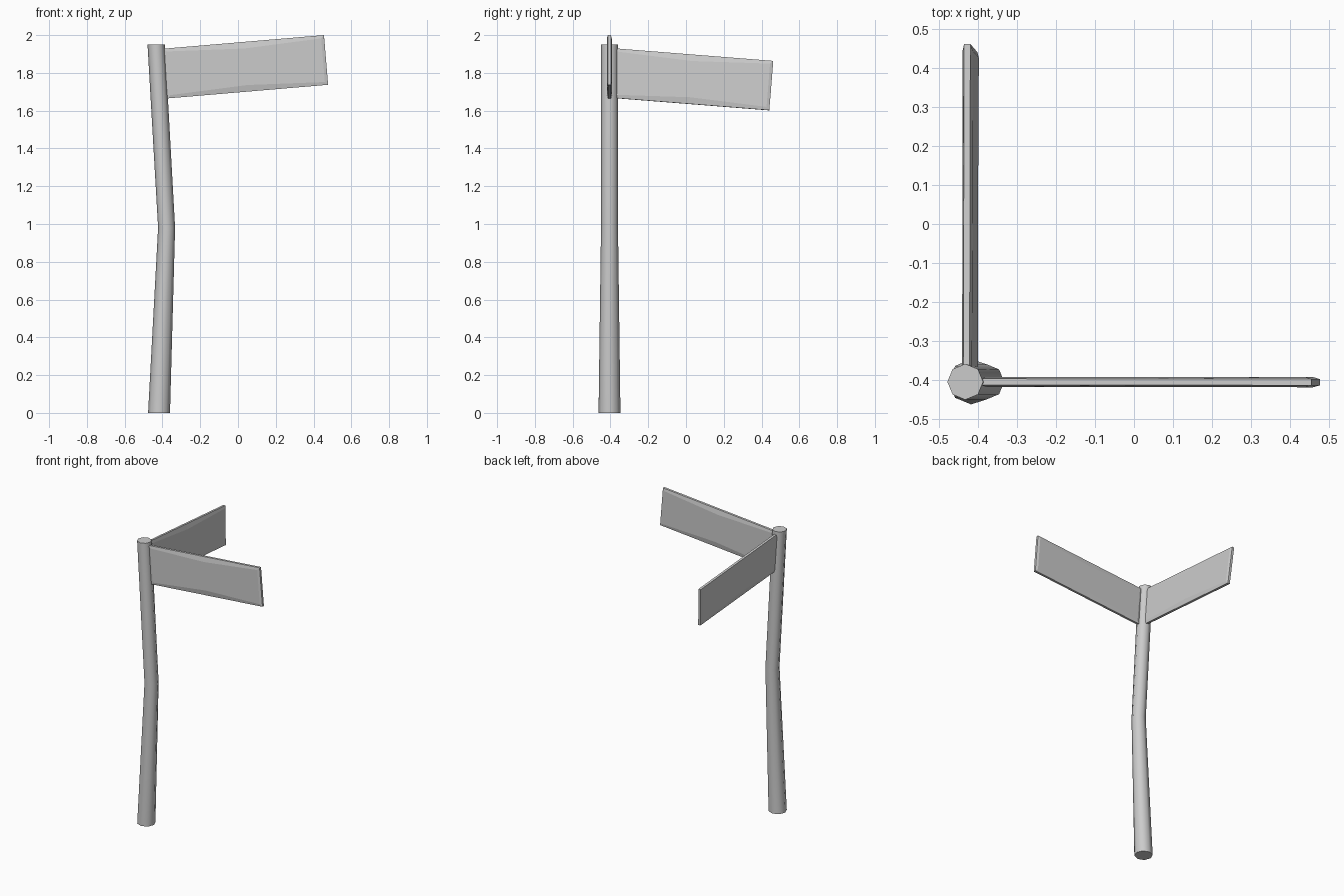
import bpy, bmesh, math
from mathutils import Vector

if "Cube" in bpy.data.objects:
    bpy.data.objects.remove(bpy.data.objects["Cube"])


def finish(bm, name):
    bmesh.ops.recalc_face_normals(bm, faces=bm.faces)
    me = bpy.data.meshes.new(name)
    bm.to_mesh(me)
    bm.free()
    ob = bpy.data.objects.new(name, me)
    bpy.context.collection.objects.link(ob)
    return ob


def bridge(bm, a, b):
    n = len(a)
    for i in range(n):
        bm.faces.new((a[i], a[(i + 1) % n], b[(i + 1) % n], b[i]))


# Bent, tapered octagonal post: (x, z, radius)
def make_post():
    bm = bmesh.new()
    rings = []
    for x, z, r in [(-0.418, 0, 0.058), (-0.378, 0.98, 0.045), (-0.433, 1.95, 0.046)]:
        rings.append([bm.verts.new((x + r * math.cos(i * math.pi / 4),
                                    -0.405 + r * math.sin(i * math.pi / 4), z))
                      for i in range(8)])
    bridge(bm, rings[0], rings[1])
    bridge(bm, rings[1], rings[2])
    bm.faces.new(rings[0])
    bm.faces.new(rings[2])
    ob = finish(bm, "post")
    bpy.context.view_layer.objects.active = ob
    ob.select_set(True)
    bpy.ops.object.shade_smooth_by_angle(angle=math.radians(60))
    ob.select_set(False)


# Sign board: thin rim with a chamfer to the raised panel on each face
def make_board(name, top_in, top_out, drop):
    o, u, d = Vector(top_in), Vector(top_out) - Vector(top_in), Vector(drop)
    n = u.cross(d).normalized()
    uh, dh = u.normalized(), d.normalized()
    m, wide = 0.016, 0.035   # chamfer width at the corners and mid-span
    outline = [(0, 0, m, m), (.5, 0, 0, wide), (1, 0, -m, m),
               (1, 1, -m, -m), (.5, 1, 0, -wide), (0, 1, m, -m)]
    bm = bmesh.new()

    def ring(inset, off):
        return [bm.verts.new(o + u * s + d * t + (uh * a + dh * b) * inset + n * off)
                for s, t, a, b in outline]

    rings = [ring(1, -0.013), ring(0, -0.008), ring(0, 0.008), ring(1, 0.013)]
    for a, b in zip(rings, rings[1:]):
        bridge(bm, a, b)
    bm.faces.new(rings[0])
    bm.faces.new(rings[-1])
    finish(bm, name)


make_post()
make_board("front_sign", (-0.395, -0.405, 1.928), (0.455, -0.406, 2.0), (0.022, 0, -0.263))
make_board("side_sign", (-0.430, -0.385, 1.93), (-0.428, 0.462, 1.863), (0.018, -0.021, -0.261))
